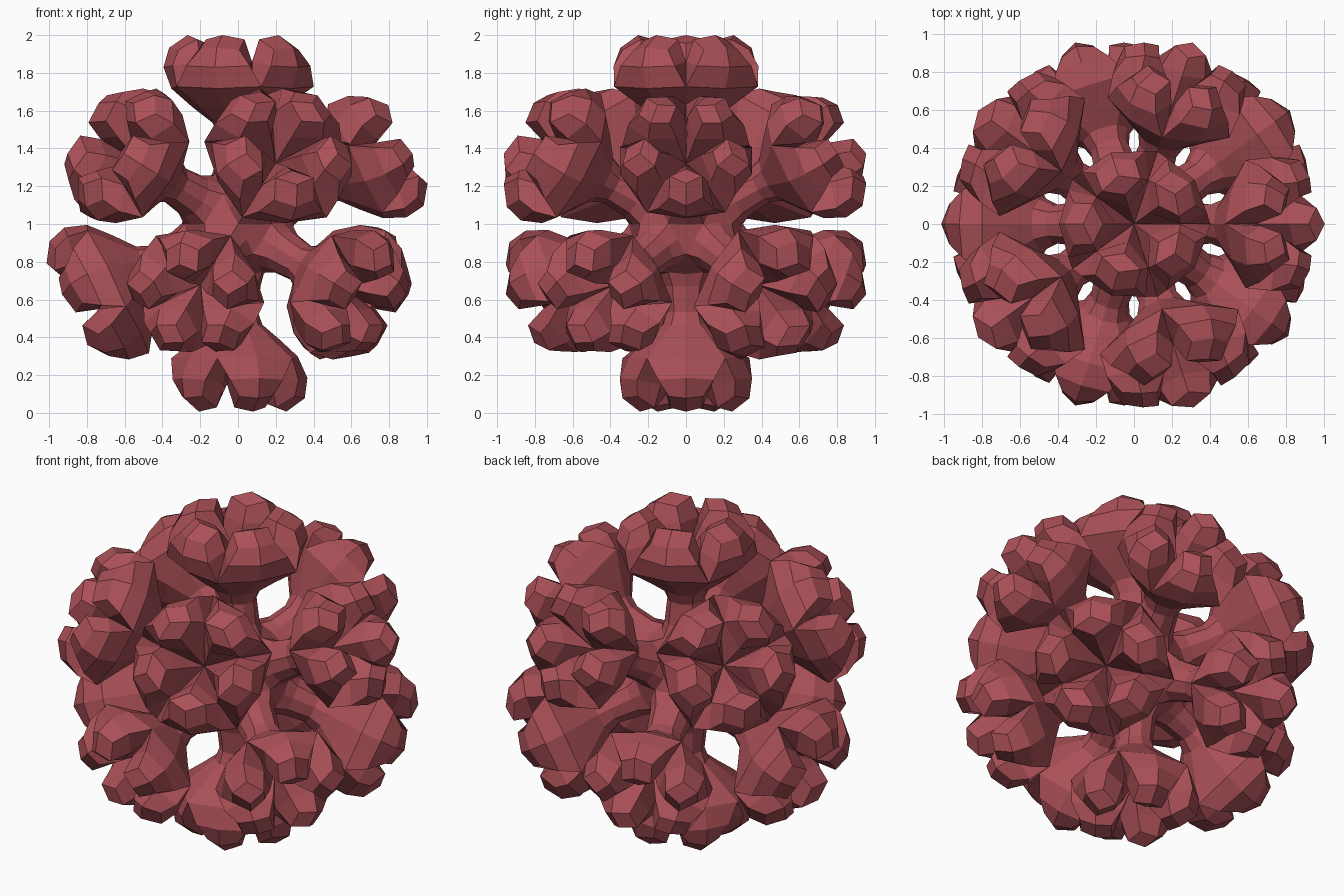
import bpy, bmesh
from mathutils import Vector

if "Cube" in bpy.data.objects:
    bpy.data.objects.remove(bpy.data.objects["Cube"])

# core: hull of the icosahedron edge midpoints gives 12 pentagons and 20 triangles
ico = bmesh.new()
bmesh.ops.create_icosphere(ico, subdivisions=1, radius=1.0)
mids = [((e.verts[0].co + e.verts[1].co) / 2).normalized() * 0.30 for e in ico.edges]
ico.free()

bm = bmesh.new()
for p in mids:
    bm.verts.new(p)
bmesh.ops.convex_hull(bm, input=bm.verts[:])
bmesh.ops.dissolve_limit(bm, angle_limit=0.02, verts=bm.verts[:], edges=bm.edges[:])
bmesh.ops.recalc_face_normals(bm, faces=bm.faces[:])

# flower sizes: base (distance, radius); lobe edge (distance, radius, half width);
# inner corner of lobe (distance, radius)
FULL = ((0.71, 0.48), (0.95, 0.40, 0.285), (1.10, 0.0))
SLIM = ((0.69, 0.42), (0.94, 0.395, 0.225), (1.10, -0.02))
# directions of the full flowers, the other six are slim
FULL_DIRS = [Vector(d) for d in ((0, 0, 1), (.276, -.85, .447), (-.724, .526, .447),
                                 (-.724, -.526, .447), (.724, .526, -.447), (-.894, 0, -.447))]
STALK = [(0.40, 0.138), (0.53, 0.12)]


def radial(co, axis):
    return co - axis * co.dot(axis)


def extrude(face):
    return bmesh.ops.extrude_discrete_faces(bm, faces=[face])["faces"][0]


def add_lobe(tri, axis, edge, inner):
    """Pull one wedge of the flower out into a blunt lobe."""
    u = radial(tri.calc_center_median(), axis).normalized()
    t = axis.cross(u)
    for v in extrude(tri).verts:
        if radial(v.co, axis).length < 0.02:
            v.co = axis * inner[0] + u * inner[1]
        else:
            side = 1 if v.co.dot(t) > 0 else -1
            v.co = axis * edge[0] + u * edge[1] + t * (edge[2] * side)


for face in [f for f in bm.faces if len(f.verts) == 5]:
    axis = face.calc_center_median().normalized()
    full = any(axis.dot(d) > 0.95 for d in FULL_DIRS)
    base, edge, inner = FULL if full else SLIM
    # stalk and flower base
    for h, r in STALK + [base]:
        face = extrude(face)
        for v in face.verts:
            v.co = axis * h + radial(v.co, axis).normalized() * r
    # flower head with five lobes around a dimple
    poked = bmesh.ops.poke(bm, faces=[face])
    poked["verts"][0].co = axis * 0.68
    for tri in list(poked["faces"]):
        add_lobe(tri, axis, edge, inner)

bmesh.ops.translate(bm, verts=bm.verts[:], vec=Vector((0, 0, 1)))
mesh = bpy.data.meshes.new("branching_cluster")
bm.to_mesh(mesh)
bm.free()

obj = bpy.data.objects.new("branching_cluster", mesh)
bpy.context.collection.objects.link(obj)

# one round of subdivision, kept flat shaded
sub = obj.modifiers.new("subdivide", "SUBSURF")
sub.levels = 1
sub.render_levels = 1
sub.use_limit_surface = False

mat = bpy.data.materials.new("dusty_red")
mat.diffuse_color = (0.40, 0.08, 0.095, 1)
mat.use_nodes = True
mat.node_tree.nodes["Principled BSDF"].inputs["Base Color"].default_value = mat.diffuse_color
mesh.materials.append(mat)
